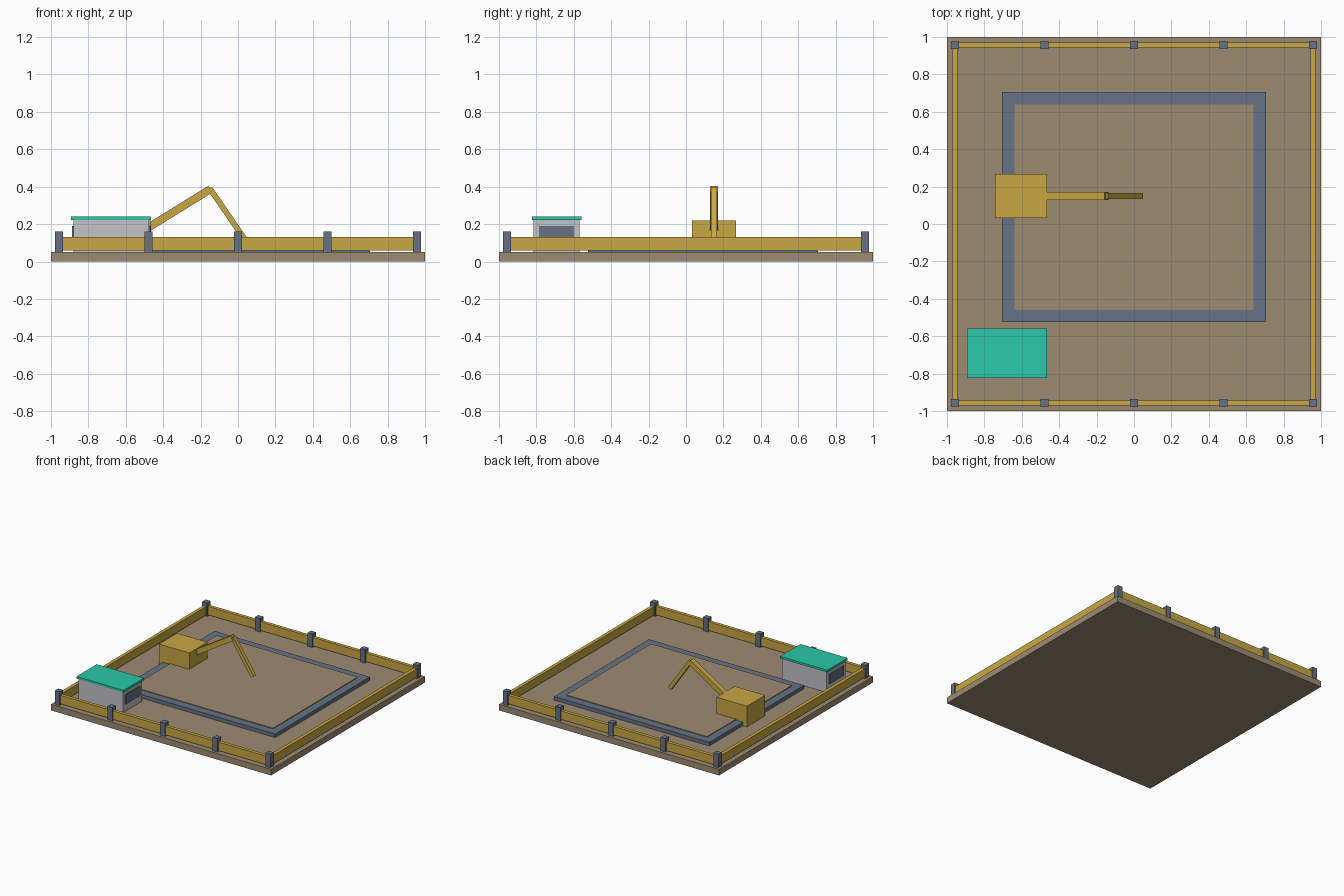
import bpy
import math

default = bpy.data.objects.get("Cube")
if default:
    bpy.data.objects.remove(default, do_unlink=True)


def material(name, r, g, b):
    mat = bpy.data.materials.new(name)
    mat.use_nodes = True
    mat.diffuse_color = (r, g, b, 1)
    mat.node_tree.nodes["Principled BSDF"].inputs["Base Color"].default_value = (r, g, b, 1)
    return mat


earth = material("earth brown", 0.34, 0.26, 0.17)
yellow = material("site yellow", 0.58, 0.39, 0.06)
slate = material("slate grey", 0.135, 0.17, 0.23)
pale = material("pale grey", 0.55, 0.55, 0.59)
teal = material("teal", 0.025, 0.58, 0.41)


def box(name, mat, x, y, z):
    """Box spanning the given (low, high) ranges."""
    spans = (x, y, z)
    bpy.ops.mesh.primitive_cube_add(size=1, location=[(a + b) / 2 for a, b in spans])
    obj = bpy.context.object
    obj.name = name
    obj.scale = [b - a for a, b in spans]
    obj.data.materials.append(mat)
    return obj


def beam(name, mat, start, end, y, width, thick):
    """Square bar between two (x, z) points in a vertical plane."""
    dx, dz = end[0] - start[0], end[1] - start[1]
    half = math.hypot(dx, dz) / 2
    obj = box(name, mat, (-half, half), (-width / 2, width / 2), (-thick / 2, thick / 2))
    obj.location = ((start[0] + end[0]) / 2, y, (start[1] + end[1]) / 2)
    obj.rotation_euler.y = -math.atan2(dz, dx)


# Ground slab and foundation
box("ground", earth, (-1, 1), (-1, 1), (0, 0.05))
box("foundation_border", slate, (-0.705, 0.705), (-0.525, 0.705), (0.05, 0.08))
box("foundation_floor", earth, (-0.64, 0.64), (-0.46, 0.64), (0.07, 0.086))

# Perimeter fence
edge, rail, post = 0.957, 0.014, 0.0225
rail_z = (0.06, 0.13)
for side, front_name, side_name in ((-1, "front", "right"), (1, "back", "left")):
    across = (side * edge - rail, side * edge + rail)
    box(front_name + "_rail", yellow, (-edge, edge), across, rail_z)
    box(side_name + "_rail", yellow, across, (-edge, edge), rail_z)
    for i in range(5):
        px, py = edge * (i - 2) / 2, side * edge
        box(f"{front_name}_post_{i + 1}", slate, (px - post, px + post),
            (py - post, py + post), (0.05, 0.16))

# Site hut
box("hut_walls", pale, (-0.88, -0.475), (-0.815, -0.57), (0.05, 0.222))
box("hut_roof", teal, (-0.892, -0.464), (-0.823, -0.56), (0.222, 0.24))
for name, wx in (("hut_right_window", -0.88), ("hut_left_window", -0.475)):
    box(name, slate, (wx - 0.007, wx + 0.007), (-0.787, -0.6), (0.11, 0.19))

# Digger
box("digger_body", yellow, (-0.742, -0.465), (0.032, 0.267), (0.05, 0.22))
beam("digger_boom", yellow, (-0.55, 0.138), (-0.147, 0.387), 0.15, 0.042, 0.042)
beam("digger_stick", yellow, (-0.151, 0.391), (0.037, 0.117), 0.15, 0.03, 0.03)
